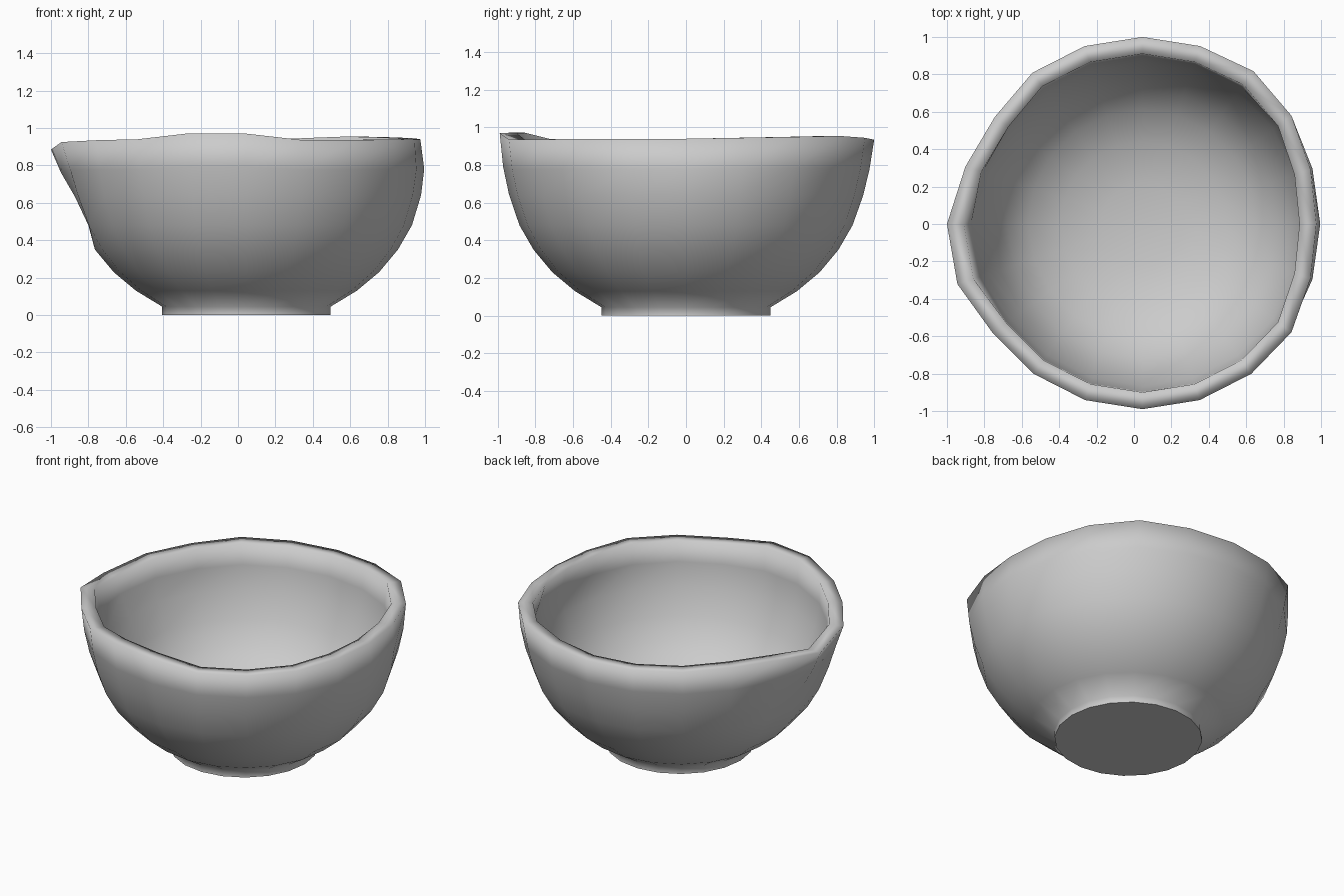
import bpy, bmesh
from math import cos, sin, pi

if "Cube" in bpy.data.objects:
    bpy.data.objects.remove(bpy.data.objects["Cube"])

SIDES = 20
CX = 0.045  # the foot sits slightly off centre, away from the spout

# Hand-made rim: radius and height around the bowl, counter-clockwise from +x
RIM_R = [.93, .945, .985, 1.01, 1.0, 1.0, 1.0, 1.0, .975, .995,
         1.045, 1.04, .99, .99, .99, .99, .99, .99, .985, .945]
RIM_Z = [.94, .945, .95, .955, .945, .935, .935, .94, .935, .925,
         .885, .925, .935, .94, .972, .97, .935, .935, .94, .94]

# Profile rings: radius, height, how far they follow the rim, dent under spout
PROFILE = [
    (.45, 0, 0, 0), (.45, .045, 0, 0), (.59, .13, 0, 0), (.71, .23, 0, 0),
    (.81, .35, 0, 0), (.885, .48, 0, .04), (.94, .64, .12, .03),
    (.97, .78, .35, 0), (.985, .94, 1, 0),               # outside
    (.895, .94, 1, 0), (.895, .80, .35, 0), (.865, .65, .12, .02),
    (.80, .48, 0, .02), (.72, .35, 0, 0), (.61, .25, 0, 0),
    (.44, .16, 0, 0), (.22, .12, 0, 0),                  # inside
]

bm = bmesh.new()
rings = []
for r, z, follow, dent in PROFILE:
    ring = []
    for k in range(SIDES):
        a = 2 * pi * k / SIDES
        rad = r + follow * (RIM_R[k] - .985) - (dent if k == SIDES // 2 else 0)
        h = z + follow * (RIM_Z[k] - .94)
        ring.append(bm.verts.new((CX + rad * cos(a), rad * sin(a), h)))
    rings.append(ring)

# Skin between rings
for lo, hi in zip(rings, rings[1:]):
    for k in range(SIDES):
        n = (k + 1) % SIDES
        bm.faces.new((lo[k], lo[n], hi[n], hi[k])).smooth = True

# Inner floor and flat underside
floor = bm.verts.new((CX, 0, .11))
for k in range(SIDES):
    bm.faces.new((rings[-1][k], rings[-1][(k + 1) % SIDES], floor)).smooth = True
bm.faces.new(rings[0][::-1]).smooth = False

bmesh.ops.recalc_face_normals(bm, faces=bm.faces)
mesh = bpy.data.meshes.new("bowl")
bm.to_mesh(mesh)
bm.free()
bowl = bpy.data.objects.new("bowl", mesh)
bpy.context.collection.objects.link(bowl)
